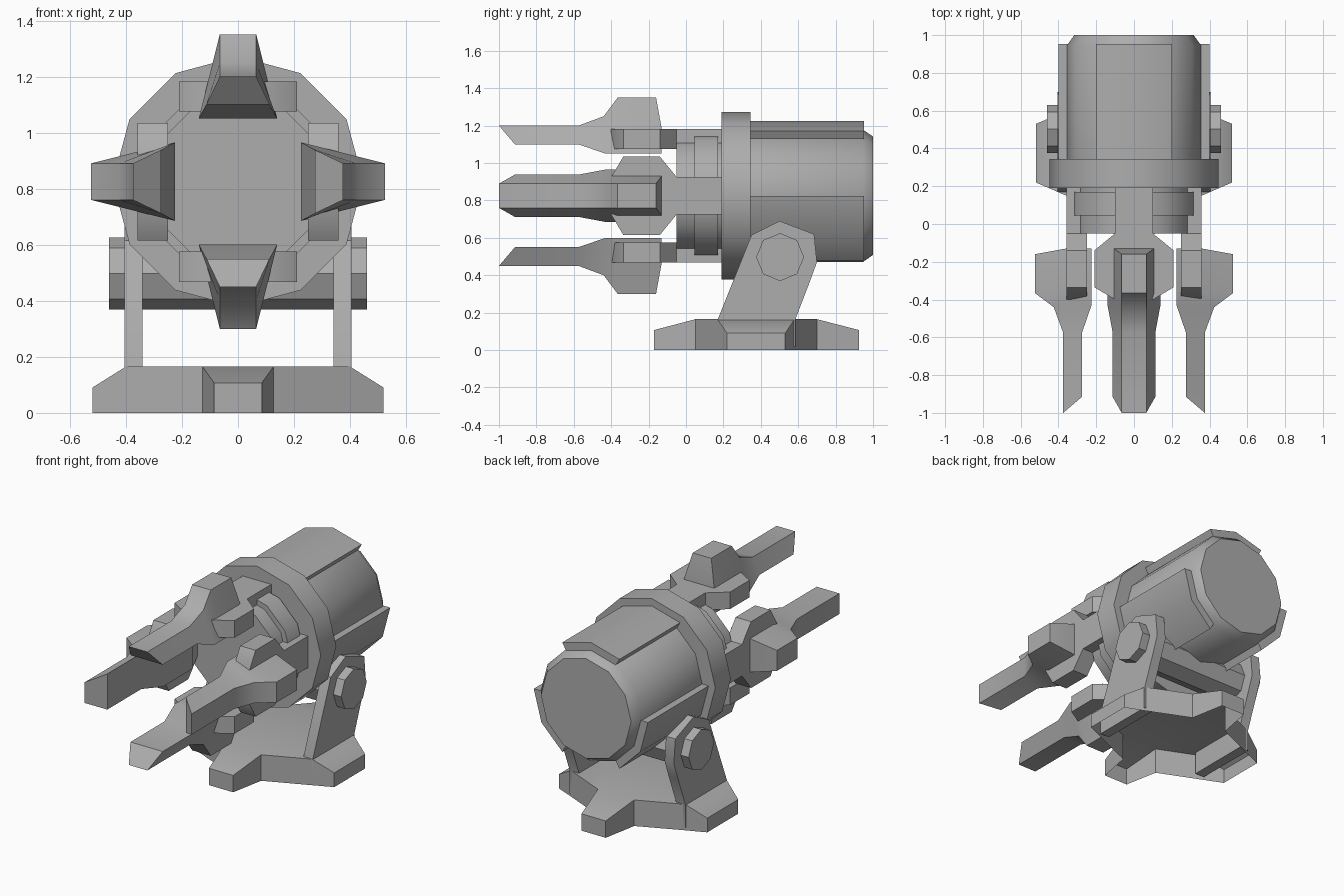
import bpy, bmesh, math
from mathutils import Matrix, Vector

cube = bpy.data.objects.get("Cube")
if cube:
    bpy.data.objects.remove(cube, do_unlink=True)

AXIS_Z = 0.825  # height of the barrel axis

metal = bpy.data.materials.new("plain_grey")
metal.use_nodes = True
GREY = (0.42, 0.42, 0.42, 1)
metal.diffuse_color = GREY
metal.node_tree.nodes["Principled BSDF"].inputs["Base Color"].default_value = GREY


def make(name, verts, faces, matrix=None):
    """Mesh object from points and faces, with outward normals and sharp edges."""
    bm = bmesh.new()
    vs = [bm.verts.new(v) for v in verts]
    for f in faces:
        bm.faces.new([vs[i] for i in f])
    if matrix:
        bm.transform(matrix)
    bmesh.ops.recalc_face_normals(bm, faces=bm.faces)
    mesh = bpy.data.meshes.new(name)
    bm.to_mesh(mesh)
    bm.free()
    mesh.materials.append(metal)
    ob = bpy.data.objects.new(name, mesh)
    bpy.context.collection.objects.link(ob)
    bpy.ops.object.select_all(action='DESELECT')
    ob.select_set(True)
    bpy.context.view_layer.objects.active = ob
    bpy.ops.object.shade_smooth_by_angle(angle=math.radians(35))
    return ob


def loft(name, rings, matrix=None):
    """Closed skin through rings that have equal point counts."""
    n = len(rings[0])
    faces = [range(n), range((len(rings) - 1) * n, len(rings) * n)]
    for k in range(len(rings) - 1):
        for i in range(n):
            j = (i + 1) % n
            faces.append((k * n + i, k * n + j, k * n + n + j, k * n + n + i))
    return make(name, [p for r in rings for p in r], faces, matrix)


def ring(radius, y, sides=12):
    return [(radius * math.cos(math.tau * i / sides), y,
             radius * math.sin(math.tau * i / sides)) for i in range(sides)]


def turned(name, steps):
    """Twelve-sided part along the barrel axis from (radius, y) steps."""
    return loft(name, [ring(r, y) for r, y in steps], to_axis)


to_axis = Matrix.Translation((0, 0, AXIS_Z))

# Barrel
turned("barrel", [(0.355, 0.3), (0.355, 0.945), (0.316, 1.0)])
turned("collar", [(0.447, 0.19), (0.447, 0.345)])
turned("front_drum", [(0.31, -0.05), (0.31, 0.2)])
turned("drum_band", [(0.343, 0.045), (0.343, 0.17)])

# Three raised panels around the barrel
for i, name in enumerate(("top", "right", "left")):
    arc = [math.radians(a) for a in (60, 90, 120)]
    outline = [(0.4 * math.cos(a), 0.4 * math.sin(a)) for a in arc]
    outline += [(0.34 * math.cos(a), 0.34 * math.sin(a)) for a in reversed(arc)]
    loft(name + "_panel", [[(x, y, z) for x, z in outline] for y in (0.34, 0.952)],
         to_axis @ Matrix.Rotation(i * math.tau / 3, 4, 'Y'))

# Four claws, each on a bracket; stations are outer and inner (y, radius, half width)
STATIONS = [
    ((-1, 0.375, 0.065), (-0.915, 0.275, 0.113)),
    ((-0.575, 0.375, 0.065), (-0.575, 0.275, 0.113)),
    ((-0.44, 0.425, 0.065), (-0.43, 0.225, 0.14)),
    ((-0.365, 0.525, 0.065), (-0.365, 0.225, 0.14)),
    ((-0.16, 0.525, 0.065), (-0.16, 0.225, 0.14)),
    ((-0.13, 0.36, 0.106), (-0.13, 0.225, 0.14)),
]
BRACKET = [(0.1, 0.2), (0.1, -0.05), (0.21, -0.14), (0.21, -0.335), (0.1, -0.4)]
bracket_outline = BRACKET + [(-x, y) for x, y in reversed(BRACKET)]
for i, side in enumerate(("top", "left", "bottom", "right")):
    place = to_axis @ Matrix.Rotation(i * math.pi / 2, 4, 'Y')
    loft(side + "_claw",
         [[(-wo, yo, ro), (wo, yo, ro), (wi, yi, ri), (-wi, yi, ri)]
          for (yo, ro, wo), (yi, ri, wi) in STATIONS], place)
    loft(side + "_bracket",
         [[(x, y, r) for x, y in bracket_outline] for r in (0.25, 0.358)], place)

# Base: open-bottomed shell with four sloping feet
HALF = [(0.085, -0.17, 0.107), (0.127, 0.05, 0.165), (0.4, 0.168, 0.165), (0.52, 0.22, 0.09),
        (0.52, 0.53, 0.09), (0.4, 0.58, 0.165), (0.127, 0.7, 0.165), (0.085, 0.925, 0.107)]
rim = HALF + [(-x, y, z) for x, y, z in reversed(HALF)]
n = len(rim)
faces = [(i, (i + 1) % n, n + (i + 1) % n, n + i) for i in range(n)]
faces += [(1, 2, 5, 6, 9, 10, 13, 14), (0, 1, 14, 15), (2, 3, 4, 5), (6, 7, 8, 9), (10, 11, 12, 13)]
make("base", rim + [(x, y, 0) for x, y, z in rim], faces)

# Upright arms and axle
ARM = [(0.17, 0.02), (0.17, 0.165), (0.35, 0.615), (0.5, 0.69), (0.685, 0.62),
       (0.7, 0.47), (0.66, 0.36), (0.585, 0.165), (0.585, 0.02)]
for side, s in (("left", 1), ("right", -1)):
    loft(side + "_arm", [[(s * x, y, z) for y, z in ARM] for x in (0.34, 0.405)])
loft("axle", [ring(0.128, y, 8) for y in (-0.46, 0.46)],
     Matrix.Translation((0, 0.503, 0.497)) @ Matrix.Rotation(math.pi / 2, 4, 'Z'))
